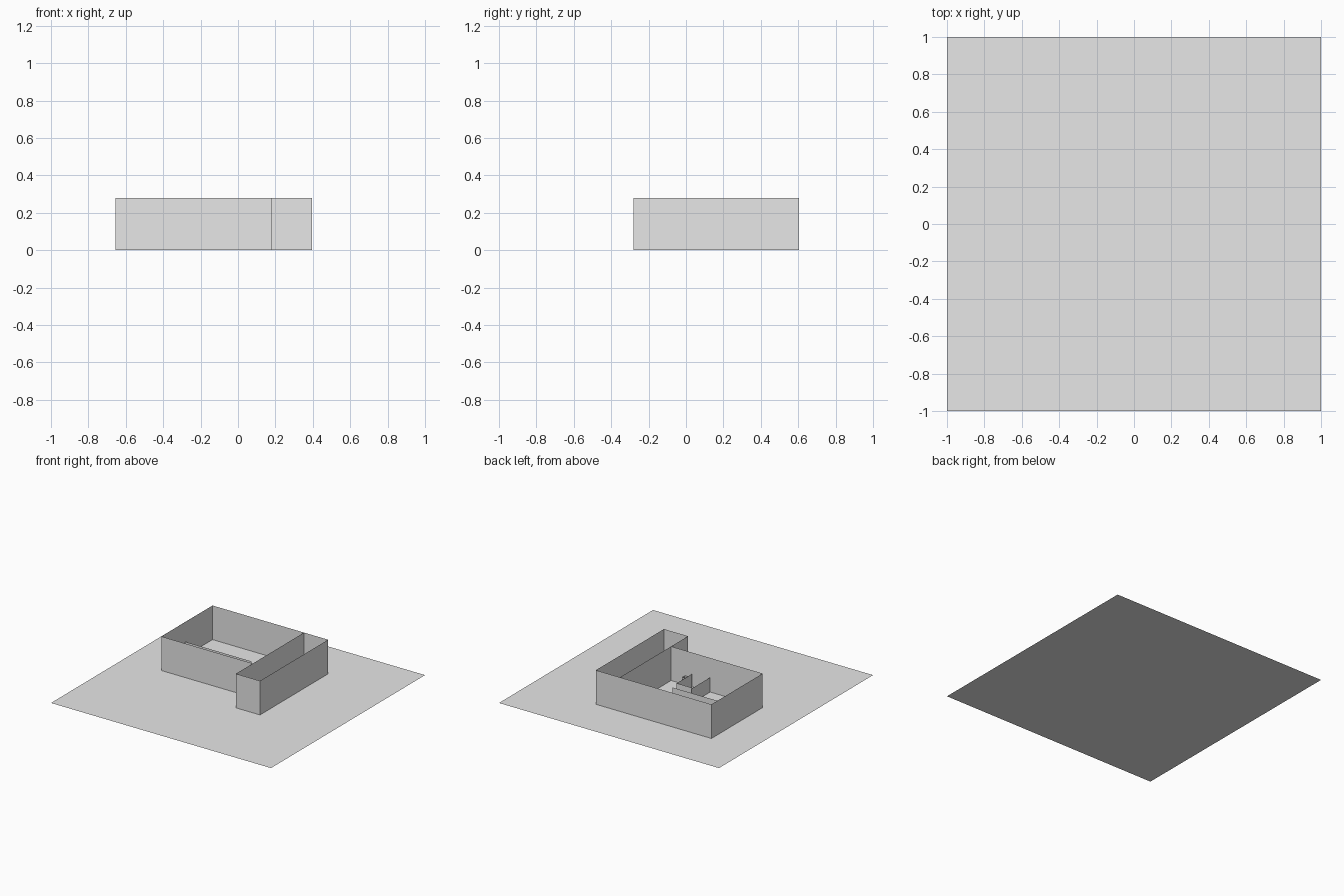
import bpy
import bmesh

cube = bpy.data.objects.get("Cube")
if cube:
    bpy.data.objects.remove(cube, do_unlink=True)

grey = bpy.data.materials.new("light_grey")
grey.use_nodes = True
grey.diffuse_color = (0.8, 0.8, 0.8, 1)
grey.node_tree.nodes["Principled BSDF"].inputs["Base Color"].default_value = (0.8, 0.8, 0.8, 1)


def finish(name, bm):
    mesh = bpy.data.meshes.new(name)
    bm.to_mesh(mesh)
    bm.free()
    mesh.materials.append(grey)
    obj = bpy.data.objects.new(name, mesh)
    bpy.context.collection.objects.link(obj)
    return obj


def wall(name, path, height):
    """Raise a plan path into a thin upright sheet."""
    bm = bmesh.new()
    verts = [bm.verts.new((x, y, 0)) for x, y in path]
    edges = [bm.edges.new(pair) for pair in zip(verts, verts[1:])]
    raised = bmesh.ops.extrude_edge_only(bm, edges=edges)["geom"]
    top = [v for v in raised if isinstance(v, bmesh.types.BMVert)]
    bmesh.ops.translate(bm, verts=top, vec=(0, 0, height))
    return finish(name, bm)


# Ground sheet
bm = bmesh.new()
bmesh.ops.create_grid(bm, x_segments=1, y_segments=1, size=1)
finish("ground", bm)

TALL, LOW = 0.28, 0.12
WEST, MID, EAST = -0.655, 0.177, 0.396
BACK, FRONT, WING = 0.605, -0.06, -0.28

# Outer shell: main room and the long side wing
wall("outer_walls", [(MID, FRONT), (WEST, FRONT), (WEST, BACK), (EAST, BACK),
                     (EAST, WING), (MID, WING)], TALL)
wall("wing_divider", [(MID, WING), (MID, BACK)], TALL)

# Low partitions inside the main room
wall("long_partition", [(WEST, 0.246), (-0.05, 0.246)], LOW)
wall("cross_partition", [(-0.178, FRONT), (-0.178, 0.185)], LOW)
wall("booth_partition", [(-0.178, 0.167), (-0.032, 0.167), (-0.032, -0.03)], LOW)
wall("booth_niche", [(-0.032, 0.054), (-0.003, 0.054), (-0.003, 0.017), (-0.032, 0.017)], LOW)
